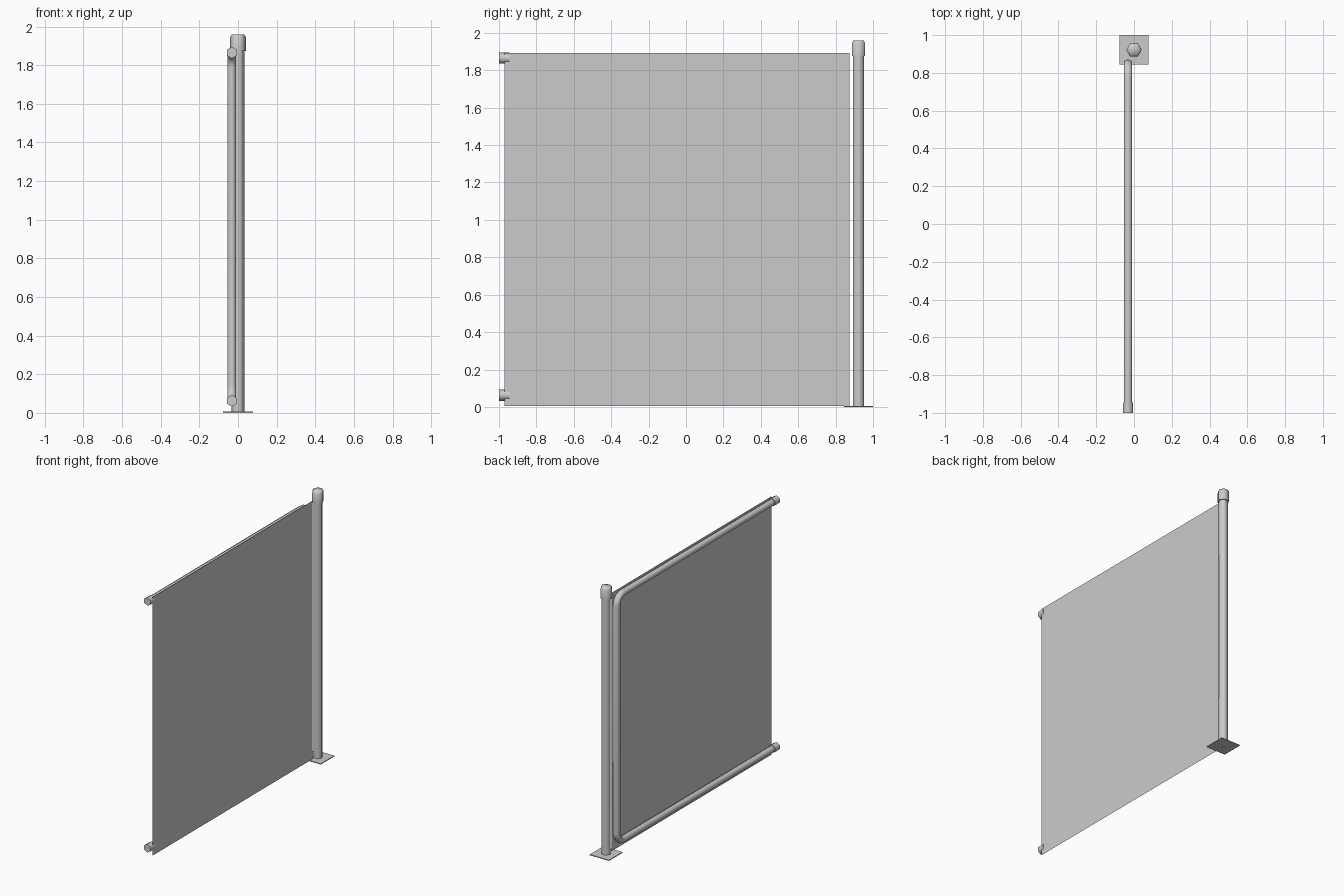
import bpy, bmesh, math

if "Cube" in bpy.data.objects:
    bpy.data.objects.remove(bpy.data.objects["Cube"])


def sweep(name, path, x, phase=0.0, sides=6):
    """Hexagonal tube along (y, z, radius, heading) stations in a plane of constant x."""
    bm = bmesh.new()
    rings = []
    for y, z, r, h in path:
        ny, nz = -math.sin(h), math.cos(h)
        ring = []
        for i in range(sides):
            a = 2 * math.pi * i / sides + phase
            c, s = r * math.cos(a), r * math.sin(a)
            ring.append(bm.verts.new((x + s, y + c * ny, z + c * nz)))
        rings.append(ring)
    for a, b in zip(rings, rings[1:]):
        for i in range(sides):
            j = (i + 1) % sides
            bm.faces.new((a[i], a[j], b[j], b[i]))
    bm.faces.new(rings[0])
    bm.faces.new(rings[-1])
    bmesh.ops.recalc_face_normals(bm, faces=bm.faces)
    return finish(name, bm)


def finish(name, bm, smooth=True):
    mesh = bpy.data.meshes.new(name)
    bm.to_mesh(mesh)
    bm.free()
    ob = bpy.data.objects.new(name, mesh)
    bpy.context.collection.objects.link(ob)
    if smooth:
        bpy.ops.object.select_all(action='DESELECT')
        ob.select_set(True)
        bpy.context.view_layer.objects.active = ob
        bpy.ops.object.shade_smooth_by_angle(angle=math.radians(65))
    return ob


UP = math.pi / 2
POST_Y = 0.922
RAIL_X = -0.032
LOW, HIGH = 0.063, 1.865

# Upright post and its bevelled cap
sweep("post", [(POST_Y, z, 0.033, UP) for z in (0.003, 1.89)], 0, UP)
sweep("post_cap", [(POST_Y, 1.875, 0.041, UP), (POST_Y, 1.945, 0.041, UP),
                   (POST_Y, 1.96, 0.032, UP)], 0, UP)

# Square base plate with the hexagonal hole under the post
bm = bmesh.new()
half, hole, thick = 0.078, 0.017, 0.006
n = 24
outer, inner = [], []
for i in range(n):
    a = 2 * math.pi * i / n + math.pi / 4
    c, s = math.cos(a), math.sin(a)
    k = half / max(abs(c), abs(s))
    b = (a % (math.pi / 3)) - math.pi / 6
    h = hole * math.cos(math.pi / 6) / math.cos(b)
    outer.append([bm.verts.new((k * c, POST_Y + k * s, z)) for z in (0, thick)])
    inner.append([bm.verts.new((h * c, POST_Y + h * s, z)) for z in (0, thick)])
for i in range(n):
    j = (i + 1) % n
    o, p, q, r = outer[i], outer[j], inner[j], inner[i]
    for f in ((o[0], p[0], q[0], r[0]), (o[1], p[1], q[1], r[1]),
              (o[0], p[0], p[1], o[1]), (r[0], q[0], q[1], r[1])):
        bm.faces.new(f)
bmesh.ops.recalc_face_normals(bm, faces=bm.faces)
finish("base_plate", bm, smooth=False)

# Bent rail frame: bottom run, rounded corner, upright, rounded corner, top run
R, Y1, steps, rad = 0.075, 0.848, 6, 0.025
path = [(-0.96, LOW, rad, 0)]
for cz, start in ((LOW + R, 0), (HIGH - R, UP)):
    for i in range(steps + 1):
        h = start + UP * i / steps
        path.append((Y1 - R + R * math.sin(h), cz - R * math.cos(h), rad, h))
path.append((-0.96, HIGH, rad, math.pi))
sweep("rail_frame", path, RAIL_X)

# Sleeves on the free ends of the rail
for name, z in (("lower_sleeve", LOW), ("upper_sleeve", HIGH)):
    sweep(name, [(-1.0, z, 0.03, 0), (-0.945, z, 0.03, 0)], RAIL_X)

# Thin mesh panel on the face of the rail frame
bm = bmesh.new()
bm.faces.new([bm.verts.new((-0.01, y, z)) for y, z in
              ((-0.97, 0.005), (0.875, 0.005), (0.875, 1.893), (-0.97, 1.893))])
finish("panel", bm, smooth=False)
